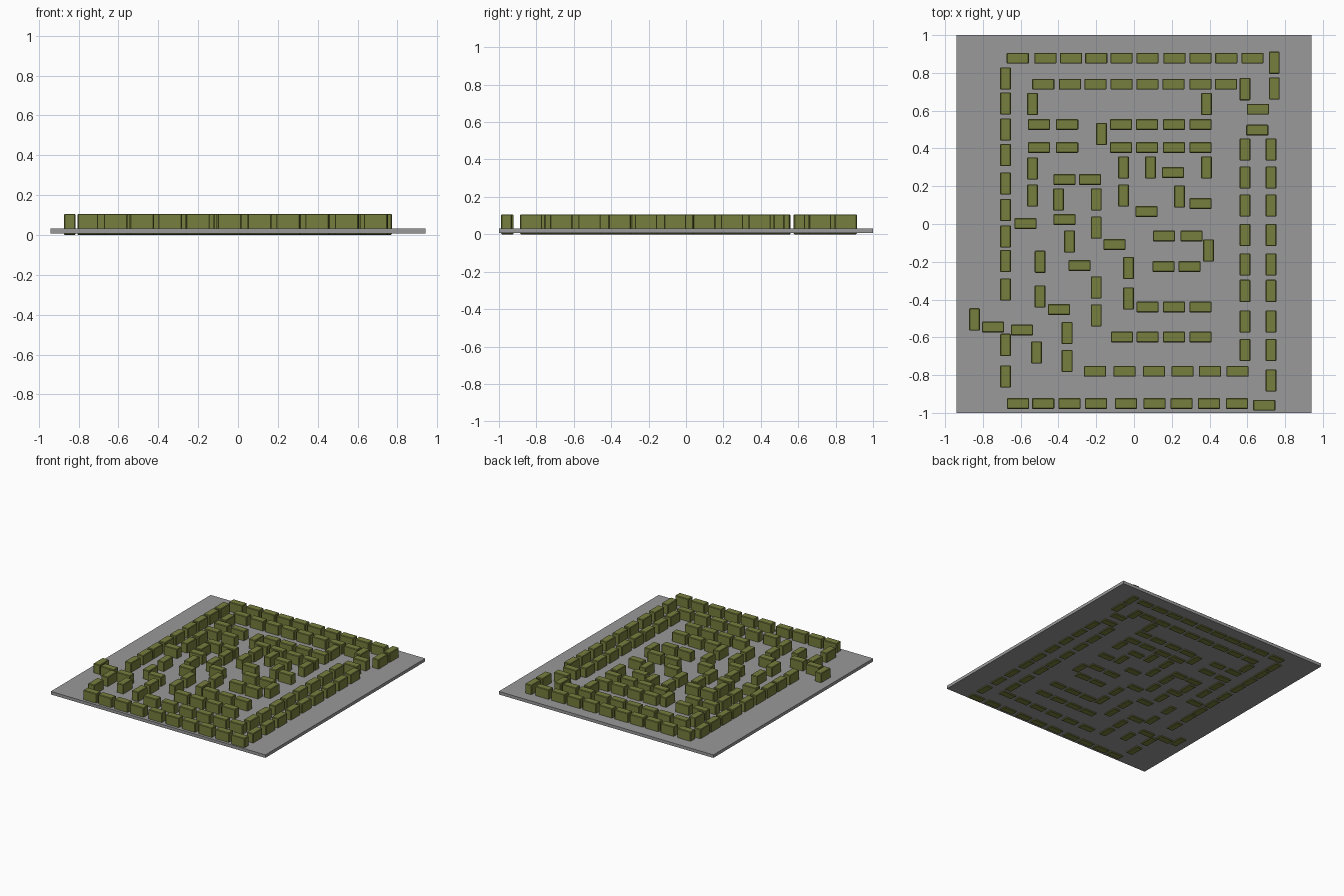
import bpy, bmesh

LONG, SHORT, HEIGHT = 0.118, 0.057, 0.106


def material(name, rgb):
    m = bpy.data.materials.new(name)
    m.diffuse_color = (*rgb, 1)
    return m


def box_mesh(name, size, z0, mat, bevel=0.0):
    bm = bmesh.new()
    bmesh.ops.create_cube(bm, size=1)
    for v in bm.verts:
        v.co = (v.co.x * size[0], v.co.y * size[1], (v.co.z + 0.5) * size[2] + z0)
    if bevel:
        bmesh.ops.bevel(bm, geom=bm.edges[:], offset=bevel, segments=1, affect='EDGES')
    me = bpy.data.meshes.new(name)
    bm.to_mesh(me)
    bm.free()
    me.materials.append(mat)
    return me


def place(name, mesh, x=0, y=0):
    ob = bpy.data.objects.new(name, mesh)
    ob.location = (x, y, 0)
    bpy.context.collection.objects.link(ob)


grey = material("stone grey", (0.32, 0.32, 0.32))
green = material("olive green", (0.185, 0.21, 0.047))

# Ground slab
place("base_slab", box_mesh("base_slab", (1.88, 2.0, 0.024), 0.008, grey))

# Hedge blocks, lying along x or along y
along_x = box_mesh("hedge_along_x", (LONG, SHORT, HEIGHT), 0, green, 0.004)
along_y = box_mesh("hedge_along_y", (SHORT, LONG, HEIGHT), 0, green, 0.004)


def row(y, *xs):
    for x in xs:
        place("hedge_row_block", along_x, x, y)


def column(x, *ys):
    for y in ys:
        place("hedge_column_block", along_y, x, y)


# Outer and second wall, back
row(0.878, -0.616, -0.469, -0.333, -0.2, -0.066, 0.071, 0.214, 0.352, 0.489, 0.627)
row(0.74, -0.481, -0.339, -0.204, -0.066, 0.071, 0.209, 0.352, 0.487)

# Outer and second wall, front
row(-0.95, -0.614, -0.481, -0.341, -0.201, -0.042, 0.108, 0.251, 0.397, 0.545)
row(-0.78, -0.206, -0.05, 0.106, 0.257, 0.402, 0.548)
row(-0.96, 0.69)

# Left wall
column(-0.68, 0.77, 0.638, 0.5, 0.365, 0.214, 0.074, -0.066, -0.196, -0.347, -0.64, -0.807)

# Double right wall
for x in (0.587, 0.725):
    column(x, 0.394, 0.246, 0.098, -0.058, -0.214, -0.354, -0.516, -0.667)
column(0.725, -0.828)

# Entrances at back right and front left
column(0.743, 0.854, 0.717)
column(0.587, 0.714)
row(0.608, 0.656)
row(0.497, 0.653)
row(-0.545, -0.746)
row(-0.561, -0.593)
column(-0.844, -0.505)

# Inner rows
for y in (0.527, 0.405):
    row(y, -0.503, -0.354, -0.069, 0.069, 0.212, 0.352)
row(0.272, 0.206)
row(0.235, -0.368, -0.233)
row(0.108, 0.352)
row(0.066, 0.066)
row(0.024, -0.368)
row(0.003, -0.574)
row(-0.063, 0.159, 0.304)
row(-0.108, -0.103)
row(-0.22, -0.288)
row(-0.225, 0.156, 0.294)
row(-0.439, 0.071, 0.212, 0.352)
row(-0.452, -0.397)
row(-0.598, -0.064, 0.071, 0.212, 0.352)

# Inner columns
column(-0.538, 0.635, 0.294, 0.151)
column(-0.516, -0.68)
column(-0.497, -0.2, -0.384)
column(-0.4, 0.13)
column(-0.354, -0.577, -0.725)
column(-0.341, -0.093)
column(-0.2, 0.13, -0.019, -0.336, -0.484)
column(-0.172, 0.476)
column(-0.056, 0.299, 0.151)
column(-0.029, -0.233, -0.394)
column(0.087, 0.299)
column(0.241, 0.146)
column(0.384, 0.635, 0.299)
column(0.394, -0.14)
